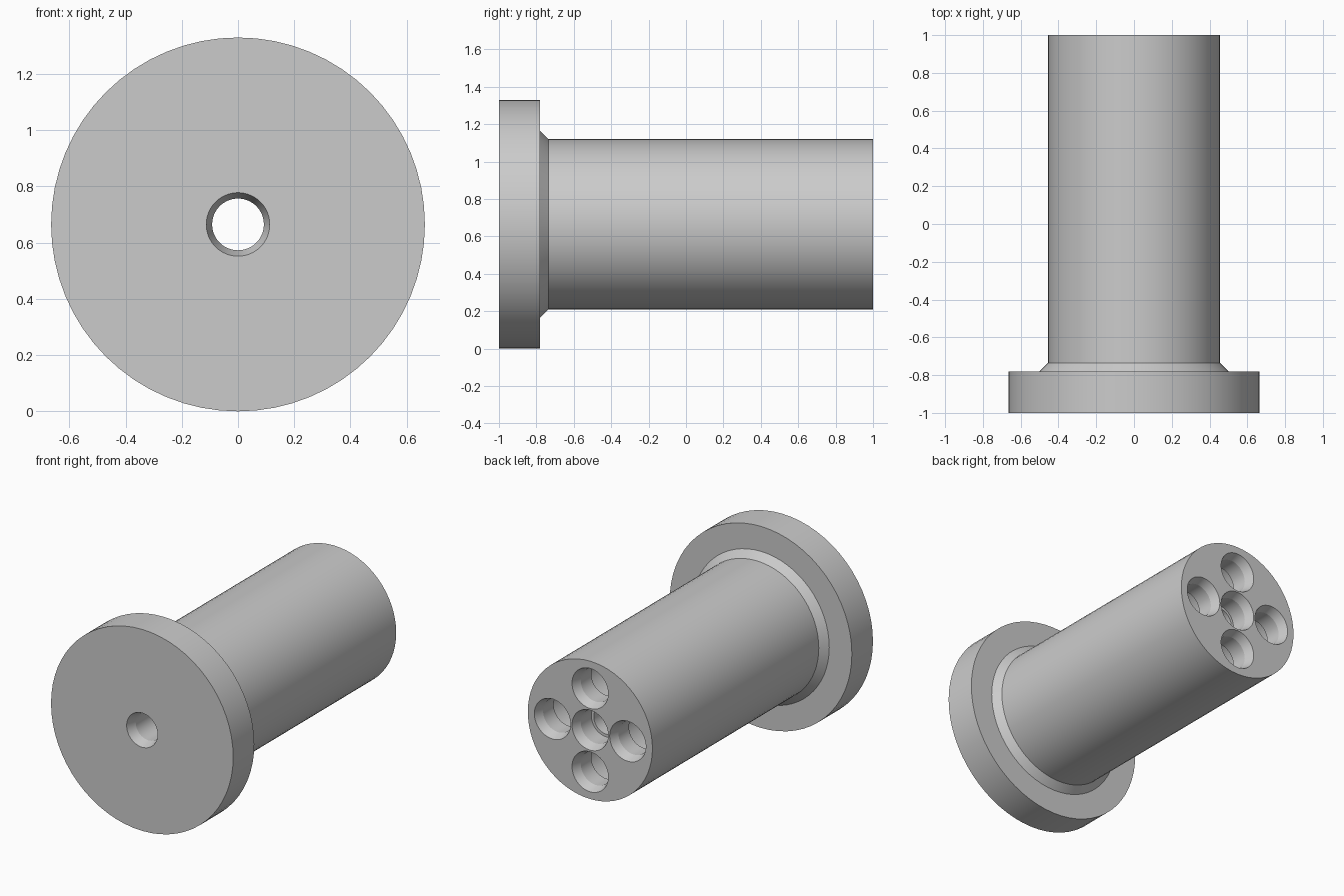
import bpy, bmesh, math
from mathutils import Vector

cube = bpy.data.objects.get("Cube")
if cube:
    bpy.data.objects.remove(cube, do_unlink=True)

SEGMENTS = 64
AXIS_Z = 0.665
BACK, FRONT = 1.0, -1.0


def lathe(bm, profile, x=0.0, z=0.0, segments=SEGMENTS):
    """Closed solid turned around the y direction from (radius, y) points."""
    rings = []
    for radius, y in profile:
        ring = []
        for i in range(segments):
            a = 2 * math.pi * i / segments
            ring.append(bm.verts.new((x + radius * math.cos(a), y,
                                      AXIS_Z + z + radius * math.sin(a))))
        rings.append(ring)
    for a, b in zip(rings, rings[1:]):
        for i in range(segments):
            j = (i + 1) % segments
            bm.faces.new((a[i], a[j], b[j], b[i]))
    bm.faces.new(rings[0])
    bm.faces.new(rings[-1])


def finish(bm, name):
    bmesh.ops.recalc_face_normals(bm, faces=bm.faces[:])
    mesh = bpy.data.meshes.new(name)
    bm.to_mesh(mesh)
    bm.free()
    obj = bpy.data.objects.new(name, mesh)
    bpy.context.collection.objects.link(obj)
    return obj


# Material
grey = bpy.data.materials.new("light_grey")
grey.use_nodes = True
grey.diffuse_color = (0.6, 0.6, 0.6, 1)
grey.node_tree.nodes["Principled BSDF"].inputs["Base Color"].default_value = (0.6, 0.6, 0.6, 1)

# Flange, bevelled collar and barrel in one turned solid
bm = bmesh.new()
lathe(bm, [(0.665, FRONT), (0.665, -0.78), (0.5, -0.78),
           (0.455, -0.735), (0.455, BACK)])
body = finish(bm, "flanged_barrel")
body.data.materials.append(grey)

# Tapered mouth shared by all holes in the back end
mouth = [(0.132, BACK + 0.02), (0.132, BACK), (0.11, BACK - 0.06), (0.11, 0.83)]

# Central through bore, tapered at the front
bm = bmesh.new()
lathe(bm, mouth + [(0.092, 0.83), (0.092, FRONT + 0.065),
                   (0.113, FRONT), (0.113, FRONT - 0.02)])

# Four surrounding holes that open into wider chambers
for k in range(4):
    a = k * math.pi / 2
    lathe(bm, mouth + [(0.177, 0.83), (0.177, -0.12)],
          0.275 * math.cos(a), 0.275 * math.sin(a))
cutter = finish(bm, "hole_cutter")
cutter.hide_render = True

# Cut the holes and keep the result as plain mesh
cut = body.modifiers.new("holes", 'BOOLEAN')
cut.operation = 'DIFFERENCE'
cut.solver = 'EXACT'
cut.object = cutter
bpy.context.view_layer.update()
depsgraph = bpy.context.evaluated_depsgraph_get()
result = bpy.data.meshes.new_from_object(body.evaluated_get(depsgraph))
body.modifiers.clear()
body.data = result
result.materials.clear()
result.materials.append(grey)
for face in result.polygons:
    face.material_index = 0
bpy.data.objects.remove(cutter, do_unlink=True)

# Smooth round walls, crisp rims
for obj in bpy.context.selected_objects:
    obj.select_set(False)
body.select_set(True)
bpy.context.view_layer.objects.active = body
bpy.ops.object.shade_smooth_by_angle(angle=math.radians(12))
